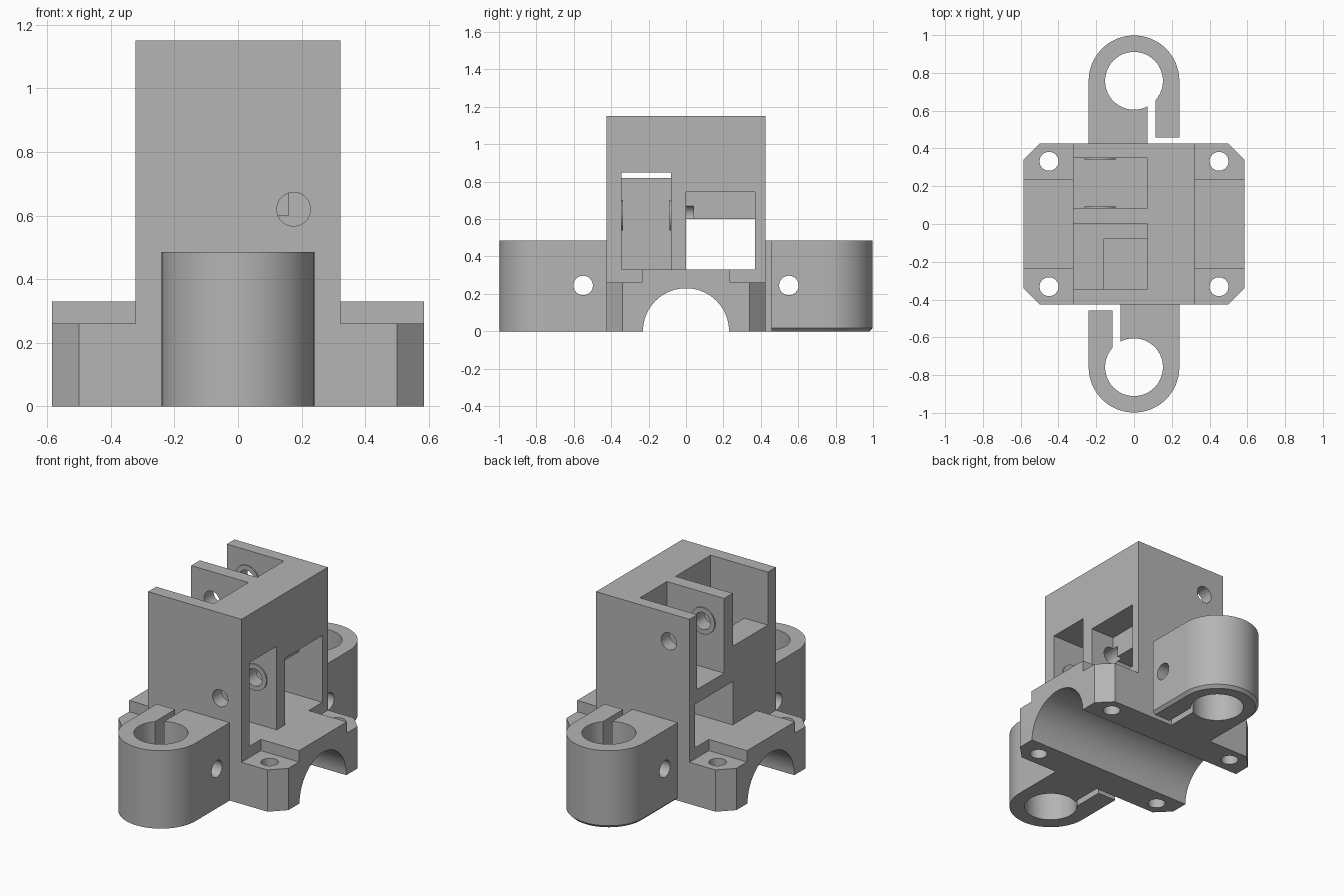
import bpy, bmesh, math
from mathutils import Matrix, Vector

if "Cube" in bpy.data.objects:
    bpy.data.objects.remove(bpy.data.objects["Cube"], do_unlink=True)

grey = bpy.data.materials.new("grey_plastic")
grey.use_nodes = True
grey.diffuse_color = (0.46, 0.46, 0.46, 1)
grey.node_tree.nodes["Principled BSDF"].inputs["Base Color"].default_value = (0.46, 0.46, 0.46, 1)


def make(name, bm):
    bmesh.ops.recalc_face_normals(bm, faces=bm.faces[:])
    mesh = bpy.data.meshes.new(name)
    bm.to_mesh(mesh)
    bm.free()
    mesh.materials.append(grey)
    ob = bpy.data.objects.new(name, mesh)
    bpy.context.collection.objects.link(ob)
    return ob


def box(name, x, y, z):
    """Box from three (low, high) ranges."""
    bm = bmesh.new()
    bmesh.ops.create_cube(bm, size=1)
    for v in bm.verts:
        v.co = Vector([r[0] if c < 0 else r[1] for c, r in zip(v.co, (x, y, z))])
    return make(name, bm)


def rod(name, start, end, radius, segments=64):
    """Cylinder between two points."""
    a, b = Vector(start), Vector(end)
    turn = (b - a).to_track_quat('Z', 'Y').to_matrix().to_4x4()
    bm = bmesh.new()
    bmesh.ops.create_cone(bm, cap_ends=True, segments=segments, radius1=radius, radius2=radius,
                          depth=(b - a).length, matrix=Matrix.Translation((a + b) / 2) @ turn)
    return make(name, bm)


def prism(name, outline, z, bottom_bevel=0):
    """Extrude a plan outline upward, optionally chamfering its lower rim."""
    bm = bmesh.new()
    face = bm.faces.new([bm.verts.new((px, py, z[0])) for px, py in outline])
    top = bmesh.ops.extrude_face_region(bm, geom=[face], use_keep_orig=True)["geom"]
    for v in top:
        if isinstance(v, bmesh.types.BMVert):
            v.co.z = z[1]
    bmesh.ops.recalc_face_normals(bm, faces=bm.faces[:])
    if bottom_bevel:
        rim = [e for e in bm.edges if all(abs(v.co.z - z[0]) < 1e-5 for v in e.verts)]
        bmesh.ops.bevel(bm, geom=rim, offset=bottom_bevel, segments=1, affect='EDGES')
    return make(name, bm)


def combine(target, others, operation='DIFFERENCE'):
    """Apply booleans and remove the helper solids."""
    for other in others:
        mod = target.modifiers.new("join", 'BOOLEAN')
        mod.operation, mod.solver, mod.object = operation, 'EXACT', other
        bpy.context.view_layer.update()
        graph = bpy.context.evaluated_depsgraph_get()
        mesh = bpy.data.meshes.new_from_object(target.evaluated_get(graph))
        target.modifiers.clear()
        target.data = mesh
        bpy.data.objects.remove(other, do_unlink=True)


HX, HY = 0.585, 0.425      # base half size
TX = 0.322                 # tower half width
SIDES = (-1, 1)

# Base plate with chamfered corners
cx, cy = HX - 0.085, HY - 0.085
body = prism("mount_body", [(-cx, -HY), (cx, -HY), (HX, -cy), (HX, cy),
                            (cx, HY), (-cx, HY), (-HX, cy), (-HX, -cy)], (0, 0.33))
# Lowered bolt pads at the four corners
pads = []
for sx in SIDES:
    for sy in SIDES:
        pads.append(box("pad_cut", sorted((sx * TX, sx * 0.8)), sorted((sy * 0.235, sy * 0.7)), (0.26, 0.6)))
combine(body, pads)

# Tower with side pockets and top pockets
tower = box("tower", (-TX, TX), (-HY, HY), (0.2, 1.15))
pocket_a, pocket_b = (-0.345, -0.08), (0.085, 0.35)
combine(tower, [
    box("lower_bearing_pocket", (-0.16, 0.6), pocket_a, (0.1, 0.85)),
    box("through_window", (-0.6, 0.6), (0, 0.37), (0.1, 0.6)),
    box("window_step", (0.16, 0.6), (0, 0.37), (0.5, 0.745)),
    box("upper_bearing_pocket", (-0.6, 0.072), pocket_b, (0.685, 1.4)),
    box("upper_open_pocket", (-0.6, 0.072), (-0.345, 0), (0.82, 1.4)),
    rod("lower_axle_hole", (0.175, -0.6, 0.62), (0.175, 0.04, 0.62), 0.053, 48),
    rod("upper_axle_hole", (-0.18, -0.04, 0.975), (-0.18, 0.6, 0.975), 0.053, 48),
])
combine(body, [tower], 'UNION')

# Split rod clamps on the front and back
for s in SIDES:
    arc = [math.pi * i / 40 for i in range(41)]
    outline = [(0.24 * math.cos(a), s * (0.758 + 0.24 * math.sin(a))) for a in arc]
    outline += [(-0.24, s * 0.39), (0.24, s * 0.39)]
    clamp = prism("clamp", outline, (0, 0.485), 0.018 if s > 0 else 0)
    combine(clamp, [
        rod("rod_bore", (0, s * 0.758, -0.2), (0, s * 0.758, 0.7), 0.153),
        box("slit", sorted((s * 0.072, s * 0.113)), sorted((s * 0.3, s * 0.7)), (-0.2, 0.7)),
        box("jaw_gap", sorted((s * 0.09, s * 0.4)), sorted((s * 0.3, s * 0.457)), (-0.2, 0.7)),
        rod("screw_hole", (-0.5, s * 0.55, 0.245), (0.5, s * 0.55, 0.245), 0.052, 48),
    ])
    combine(body, [clamp], 'UNION')

# Bearing channel and bolt holes
combine(body, [rod("bearing_channel", (-0.8, 0, 0), (0.8, 0, 0), 0.23, 96)])
combine(body, [rod("bolt_hole", (sx * 0.45, sy * 0.332, -0.2), (sx * 0.45, sy * 0.332, 0.5), 0.05, 48)
               for sx in SIDES for sy in SIDES])

# Thin spacer rings on the bearing pocket walls
parts = [body]
for label, x, z, walls in (("lower", 0.175, 0.62, pocket_a), ("upper", -0.18, 0.975, pocket_b)):
    for side, y, d in (("front", walls[0], 0.008), ("back", walls[1], -0.008)):
        ring = rod(label + "_" + side + "_spacer", (x, y, z), (x, y + d, z), 0.082, 48)
        combine(ring, [rod("ring_bore", (x, y - 0.1, z), (x, y + 0.1, z), 0.053, 48)])
        parts.append(ring)

# Smooth the round walls, keep the edges crisp
bpy.ops.object.select_all(action='DESELECT')
for ob in parts:
    bm = bmesh.new()
    bm.from_mesh(ob.data)
    bmesh.ops.remove_doubles(bm, verts=bm.verts[:], dist=1e-5)
    bm.to_mesh(ob.data)
    bm.free()
    ob.select_set(True)
bpy.context.view_layer.objects.active = body
bpy.ops.object.shade_smooth_by_angle(angle=math.radians(30))
